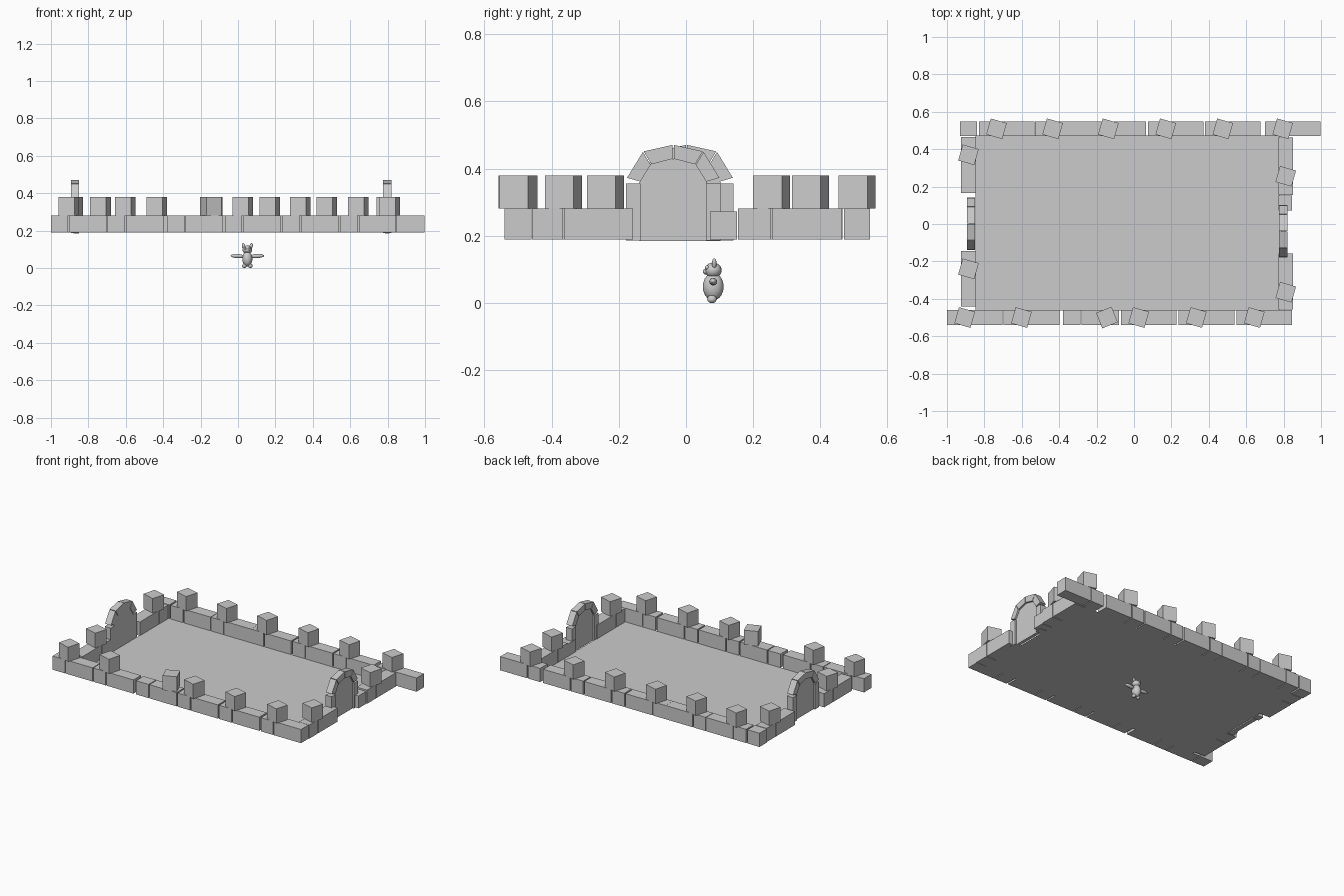
import bpy, bmesh, math
from mathutils import Matrix, Vector

if "Cube" in bpy.data.objects:
    bpy.data.objects.remove(bpy.data.objects["Cube"])

Z0, Z1, ZC = 0.19, 0.282, 0.38


def make(name, bm, smooth=False):
    bmesh.ops.recalc_face_normals(bm, faces=bm.faces)
    me = bpy.data.meshes.new(name)
    bm.to_mesh(me)
    bm.free()
    ob = bpy.data.objects.new(name, me)
    bpy.context.collection.objects.link(ob)
    if smooth:
        for p in me.polygons:
            p.use_smooth = True
    return ob


def block(name, x0, x1, y0, y1, z0, z1, angle=0):
    bm = bmesh.new()
    bmesh.ops.create_cube(bm, size=1)
    c = Vector(((x0 + x1) / 2, (y0 + y1) / 2, (z0 + z1) / 2))
    m = (Matrix.Translation(c) @ Matrix.Rotation(math.radians(angle), 4, 'Z')
         @ Matrix.Diagonal((x1 - x0, y1 - y0, z1 - z0, 1)))
    bmesh.ops.transform(bm, matrix=m, verts=bm.verts)
    return make(name, bm)


def prism(name, pts, x0, x1):
    """Extrude a (y, z) outline along x."""
    bm = bmesh.new()
    f = bm.faces.new([bm.verts.new((x0, y, z)) for y, z in pts])
    r = bmesh.ops.extrude_face_region(bm, geom=[f])
    vs = [v for v in r['geom'] if isinstance(v, bmesh.types.BMVert)]
    bmesh.ops.translate(bm, verts=vs, vec=(x1 - x0, 0, 0))
    return make(name, bm)


def crenel(x, y, angle=-16):
    s = 0.0445
    block("crenel", x - s, x + s, y - s, y + s, Z1, ZC, angle)


# each wall unit is a short and a long stone with a crenel over the joint
def unit(axis, start, end, across, joint):
    lo, hi = across
    for a, b in ((start, joint - 0.003), (joint + 0.003, end)):
        if axis == 'x':
            block("wall_stone", a, b, lo, hi, Z0, Z1)
        else:
            block("wall_stone", lo, hi, a, b, Z0, Z1)
    mid = (lo + hi) / 2
    crenel(*((joint, mid) if axis == 'x' else (mid, joint)))


# front and back walls
for s in (-1.0, -0.697, -0.07, 0.238, 0.548):
    unit('x', s, s + 0.298, (-0.54, -0.46), s + 0.095)
block("wall_stone", -0.38, -0.286, -0.54, -0.46, Z0, Z1)
block("wall_stone", -0.28, -0.08, -0.54, -0.46, Z0, Z1)
crenel(-0.145, -0.5, 22)
for s in (-0.83, -0.53, -0.232, 0.075, 0.38, 0.7):
    unit('x', s, s + 0.297, (0.47, 0.548), s + 0.095)
block("back_corner_stone", -0.93, -0.84, 0.47, 0.548, Z0, Z1)

# side walls
unit('y', 0.165, 0.465, (-0.925, -0.845), 0.37)
unit('y', -0.442, -0.145, (-0.925, -0.845), -0.24)
unit('y', 0.155, 0.462, (0.773, 0.85), 0.255)
unit('y', -0.458, -0.157, (0.773, 0.85), -0.365)
block("filler_stone", 0.773, 0.845, 0.072, 0.152, Z0, 0.273)

# floor slab surface
bm = bmesh.new()
bm.faces.new([bm.verts.new(p) for p in
              ((-0.848, -0.462, Z0), (0.777, -0.462, Z0), (0.777, 0.472, Z0), (-0.848, 0.472, Z0))])
make("floor", bm)


# arched doorways: pillars, arch stones, recessed door
def doorway(x0, x1, cy, px0, px1):
    for s in (-1, 1):
        a, b = sorted((cy + s * 0.097, cy + s * 0.14))
        block("door_pillar", x0, x1, a, b, 0.187, 0.356)
        outer = [(0.139, 0.372), (0.09, 0.452), (0.0, 0.472)]
        inner = [(0.098, 0.36), (0.066, 0.412), (0.0, 0.429)]
        for i in range(2):
            q = [Vector(p) for p in (outer[i], outer[i + 1], inner[i + 1], inner[i])]
            c = sum(q, Vector((0, 0))) / 4
            q = [c + (p - c) * 0.96 for p in q]
            prism("arch_stone", [(cy + s * p.x, p.y) for p in q], x0, x1)
    half = [(0.1, 0.185), (0.1, 0.36), (0.067, 0.414), (0.025, 0.429)]
    prism("door_panel", [(cy + y, z) for y, z in half] +
          [(cy - y, z) for y, z in reversed(half)], px0, px1)


doorway(0.776, 0.82, -0.038, 0.787, 0.809)
doorway(-0.893, -0.849, 0.002, -0.88, -0.851)


# small winged creature below the floor
def ball(name, loc, rad, tilt=0):
    bm = bmesh.new()
    bmesh.ops.create_uvsphere(bm, u_segments=16, v_segments=10, radius=1)
    m = (Matrix.Translation(loc) @ Matrix.Rotation(tilt, 4, 'Y') @ Matrix.Diagonal((*rad, 1)))
    bmesh.ops.transform(bm, matrix=m, verts=bm.verts)
    return make(name, bm, True)


CX, CY = 0.05, 0.081
ball("creature_body", (CX, CY, 0.049), (0.027, 0.031, 0.041))
ball("creature_head", (CX, CY, 0.098), (0.026, 0.025, 0.023))
ball("creature_snout", (CX, CY - 0.021, 0.094), (0.011, 0.01, 0.009))
for s in (-1, 1):
    ball("creature_ear", (CX + s * 0.02, CY + 0.003, 0.117), (0.009, 0.007, 0.017), s * 0.3)
    ball("creature_arm", (CX + s * 0.052, CY, 0.064), (0.038, 0.012, 0.011), -s * 0.05)
    ball("creature_foot", (CX + s * 0.016, CY - 0.004, 0.012), (0.012, 0.014, 0.012))
    ball("creature_eye", (CX + s * 0.013, CY - 0.018, 0.106), (0.006, 0.007, 0.006))
